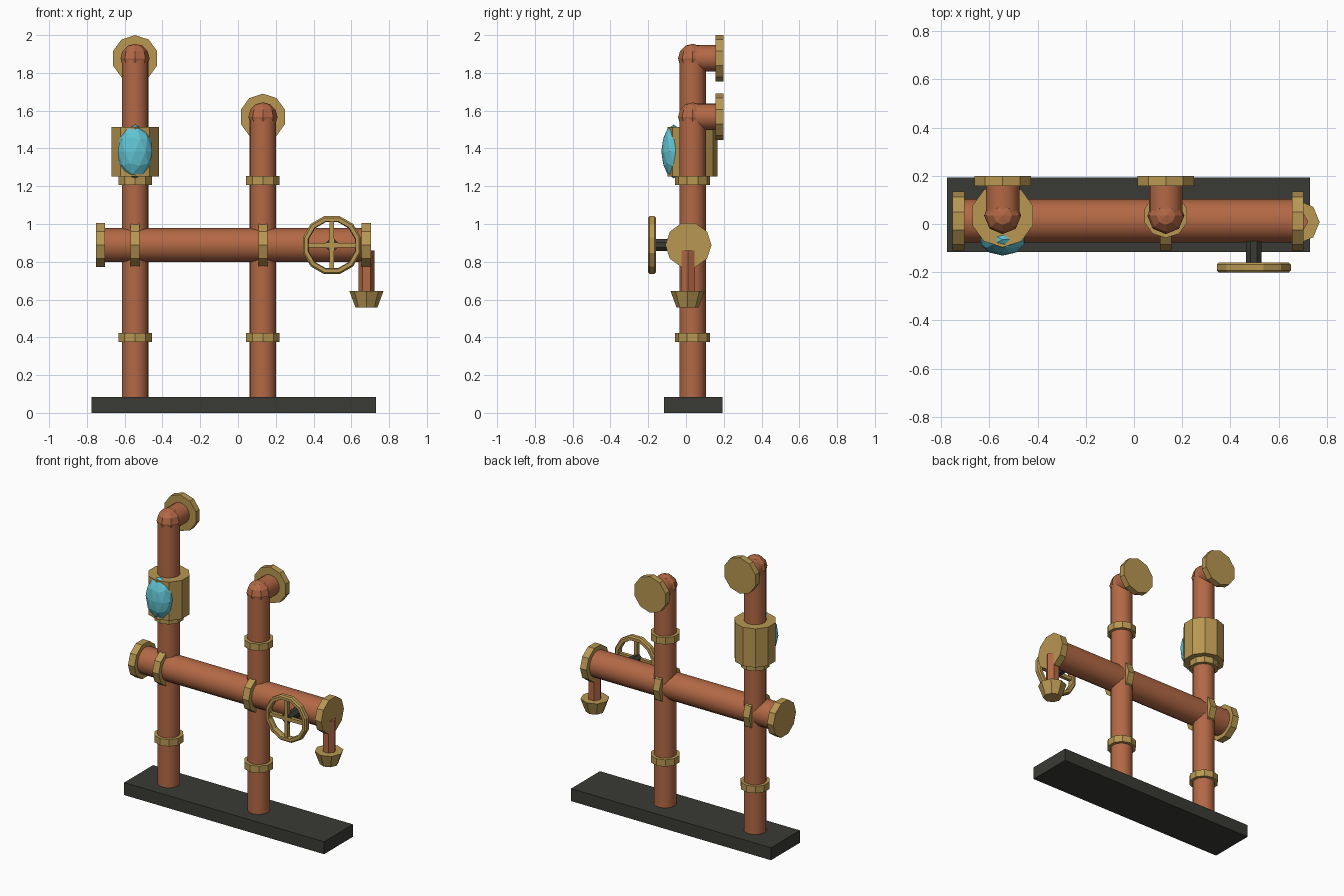
import bpy, bmesh, math
from mathutils import Matrix, Vector

if "Cube" in bpy.data.objects:
    bpy.data.objects.remove(bpy.data.objects["Cube"])


def material(name, rgb):
    m = bpy.data.materials.new(name)
    m.diffuse_color = (*rgb, 1)
    m.use_nodes = True
    m.node_tree.nodes["Principled BSDF"].inputs["Base Color"].default_value = m.diffuse_color
    return m


COPPER = material("copper", (0.45, 0.14, 0.06))
BRASS = material("brass", (0.48, 0.31, 0.085))
IRON = material("dark_iron", (0.042, 0.043, 0.036))
GLASS = material("cyan_glass", (0.12, 0.55, 0.65))


def finish(name, bm, mat, smooth=False):
    bmesh.ops.recalc_face_normals(bm, faces=bm.faces)
    me = bpy.data.meshes.new(name)
    bm.to_mesh(me)
    bm.free()
    me.materials.append(mat)
    ob = bpy.data.objects.new(name, me)
    bpy.context.collection.objects.link(ob)
    if smooth:
        bpy.ops.object.select_all(action='DESELECT')
        ob.select_set(True)
        bpy.context.view_layer.objects.active = ob
        bpy.ops.object.shade_smooth_by_angle(angle=math.radians(40))
    return ob


def box(name, lo, hi, mat):
    lo, hi = Vector(lo), Vector(hi)
    bm = bmesh.new()
    bmesh.ops.create_cube(bm, size=1, matrix=Matrix.Translation((lo + hi) / 2)
                          @ Matrix.Diagonal((*(hi - lo), 1)))
    return finish(name, bm, mat)


TURN = {'x': Matrix.Rotation(math.pi / 2, 4, 'Y'),
        'y': Matrix.Rotation(math.pi / 2, 4, 'X'),
        'z': Matrix.Identity(4)}


def tube(name, axis, centre, length, r, sides, mat, r2=None, spin=0, smooth=False):
    """Capped prism or cone along an axis; the first corner points along local +y."""
    bm = bmesh.new()
    m = (Matrix.Translation(centre) @ TURN[axis]
         @ Matrix.Rotation(math.radians(spin + 90), 4, 'Z'))
    r2 = r if r2 is None else r2
    rings = [[bm.verts.new(m @ Vector((rad * math.cos(2 * math.pi * i / sides),
                                       rad * math.sin(2 * math.pi * i / sides), h)))
              for i in range(sides)] for rad, h in ((r, -length / 2), (r2, length / 2))]
    for i in range(sides):
        j = (i + 1) % sides
        bm.faces.new((rings[0][i], rings[0][j], rings[1][j], rings[1][i]))
    bm.faces.new(rings[0])
    bm.faces.new(rings[1])
    return finish(name, bm, mat, smooth)


# Base plate
box("base_plate", (-0.775, -0.117, 0), (0.73, 0.193, 0.085), IRON)

PY = 0.035            # depth of the upright pipes
HY, HZ = 0.013, 0.888  # axis of the cross pipe

# Upright pipes with elbows, wall flanges and collars
for side, x, top in (("left", -0.545, 1.877), ("right", 0.132, 1.567)):
    tube(side + "_upright_pipe", 'z', (x, PY, (0.07 + top) / 2), top - 0.07, 0.07, 16, COPPER, smooth=True)
    bm = bmesh.new()
    bmesh.ops.create_uvsphere(bm, u_segments=8, v_segments=6, radius=0.077,
                              matrix=Matrix.Translation((x, PY, top)))
    finish(side + "_elbow", bm, COPPER)
    tube(side + "_outlet_pipe", 'y', (x, 0.1, top), 0.13, 0.07, 16, COPPER, smooth=True)
    tube(side + "_wall_flange", 'y', (x, 0.178, top), 0.042, 0.123, 10, BRASS)
    for label, z in (("lower", 0.4), ("upper", 1.231)):
        tube(f"{side}_{label}_collar", 'z', (x, PY, z), 0.047, 0.093, 10, BRASS)
    tube(side + "_cross_band", 'x', (x, HY, HZ), 0.048, 0.122, 10, BRASS)

# Cross pipe and its end flanges
tube("cross_pipe", 'x', (-0.025, HY, HZ), 1.4, 0.09, 16, COPPER, smooth=True)
for side, x in (("left", -0.728), ("right", 0.679)):
    tube(side + "_end_flange", 'x', (x, HY, HZ), 0.048, 0.122, 10, BRASS)

# Gauge body with faceted glass
tube("gauge_body", 'z', (-0.545, PY, 1.382), 0.263, 0.132, 10, BRASS)
bm = bmesh.new()
bmesh.ops.create_icosphere(bm, subdivisions=2, radius=1,
                           matrix=Matrix.Translation((-0.545, -0.065, 1.384))
                           @ Matrix.Diagonal((0.095, 0.066, 0.142, 1)))
finish("gauge_glass", bm, GLASS)

# Valve stem
WX, WY = 0.497, -0.18
tube("valve_stem", 'y', (WX, -0.115, HZ), 0.15, 0.034, 8, IRON, spin=22.5)

# Hand wheel rim: chamfered section swept round the stem
section = [(0.159, -0.012), (0.159, 0.012), (0.150, 0.021),
           (0.130, 0.021), (0.126, 0.0), (0.130, -0.021), (0.150, -0.021)]
bm = bmesh.new()
N = 12
loops = []
for i in range(N):
    a = 2 * math.pi * (i + 0.5) / N
    loops.append([bm.verts.new((WX + r * math.cos(a), WY + d, HZ + r * math.sin(a)))
                  for r, d in section])
for i in range(N):
    p, q = loops[i], loops[(i + 1) % N]
    for k in range(len(section)):
        n = (k + 1) % len(section)
        bm.faces.new((p[k], p[n], q[n], q[k]))
finish("hand_wheel_rim", bm, BRASS)

# Hand wheel spokes
L, T = 0.135, 0.012
box("wheel_spoke_across", (WX - L, WY - T, HZ - T), (WX + L, WY + T, HZ + T), BRASS)
box("wheel_spoke_upright", (WX - T, WY - T, HZ - L), (WX + T, WY + T, HZ + L), BRASS)

# Spout and flared nozzle
tube("spout_pipe", 'z', (0.68, 0.01, 0.74), 0.24, 0.043, 6, COPPER, spin=90)
tube("spout_nozzle", 'z', (0.68, 0.008, 0.601), 0.088, 0.058, 8, BRASS, r2=0.09)
